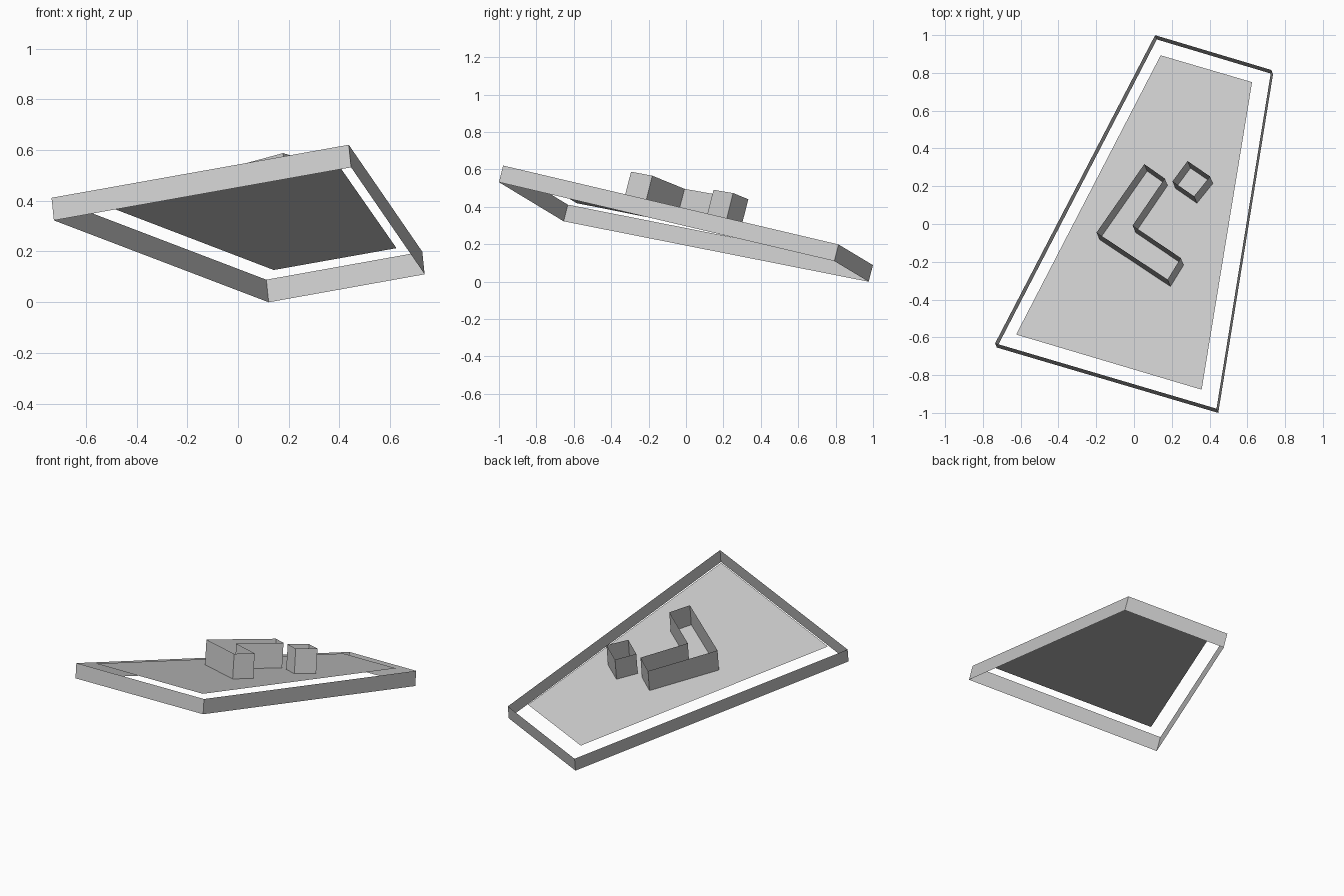
import bpy
from mathutils import Vector

if "Cube" in bpy.data.objects:
    bpy.data.objects.remove(bpy.data.objects["Cube"])

# The whole site lies on a tilted plane: z = GX*x + GY*y + Z0
GX, GY, Z0 = 0.104, -0.252, 0.233
UP = Vector((-GX, -GY, 1.0))


def on_plane(x, y, lift=0.0):
    return Vector((x, y, GX * x + GY * y + Z0 + lift))


def make(name, verts, faces):
    mesh = bpy.data.meshes.new(name)
    mesh.from_pydata(verts, [], faces)
    obj = bpy.data.objects.new(name, mesh)
    bpy.context.collection.objects.link(obj)
    return obj


def open_wall(name, outline, height, lift=0.0):
    """Closed ring of thin walls, raised square to the tilted plane."""
    n = len(outline)
    base = [on_plane(x, y, lift) for x, y in outline]
    top = [p + UP * height for p in base]
    faces = [(i, (i + 1) % n, n + (i + 1) % n, n + i) for i in range(n)]
    return make(name, base + top, faces)


FLOOR_LIFT = 0.104

# Boundary wall around the plot (counter-clockwise)
open_wall("boundary_wall",
          [(-0.726, -0.654), (0.446, -1.0), (0.736, 0.793), (0.121, 0.977)], 0.089)

# Floor sheet inside the wall
floor = [(-0.624, -0.585), (0.358, -0.877), (0.625, 0.751), (0.141, 0.893)]
make("floor", [on_plane(x, y, FLOOR_LIFT) for x, y in floor], [(0, 1, 2, 3)])

# L-shaped building shell, open at the top
open_wall("main_building",
          [(-0.183, -0.082), (0.193, -0.331), (0.263, -0.217),
           (0.008, -0.045), (0.178, 0.204), (0.070, 0.280)], 0.147, FLOOR_LIFT)

# Small square building shell
open_wall("small_building",
          [(0.219, 0.189), (0.333, 0.110), (0.418, 0.215), (0.299, 0.296)],
          0.147, FLOOR_LIFT)
